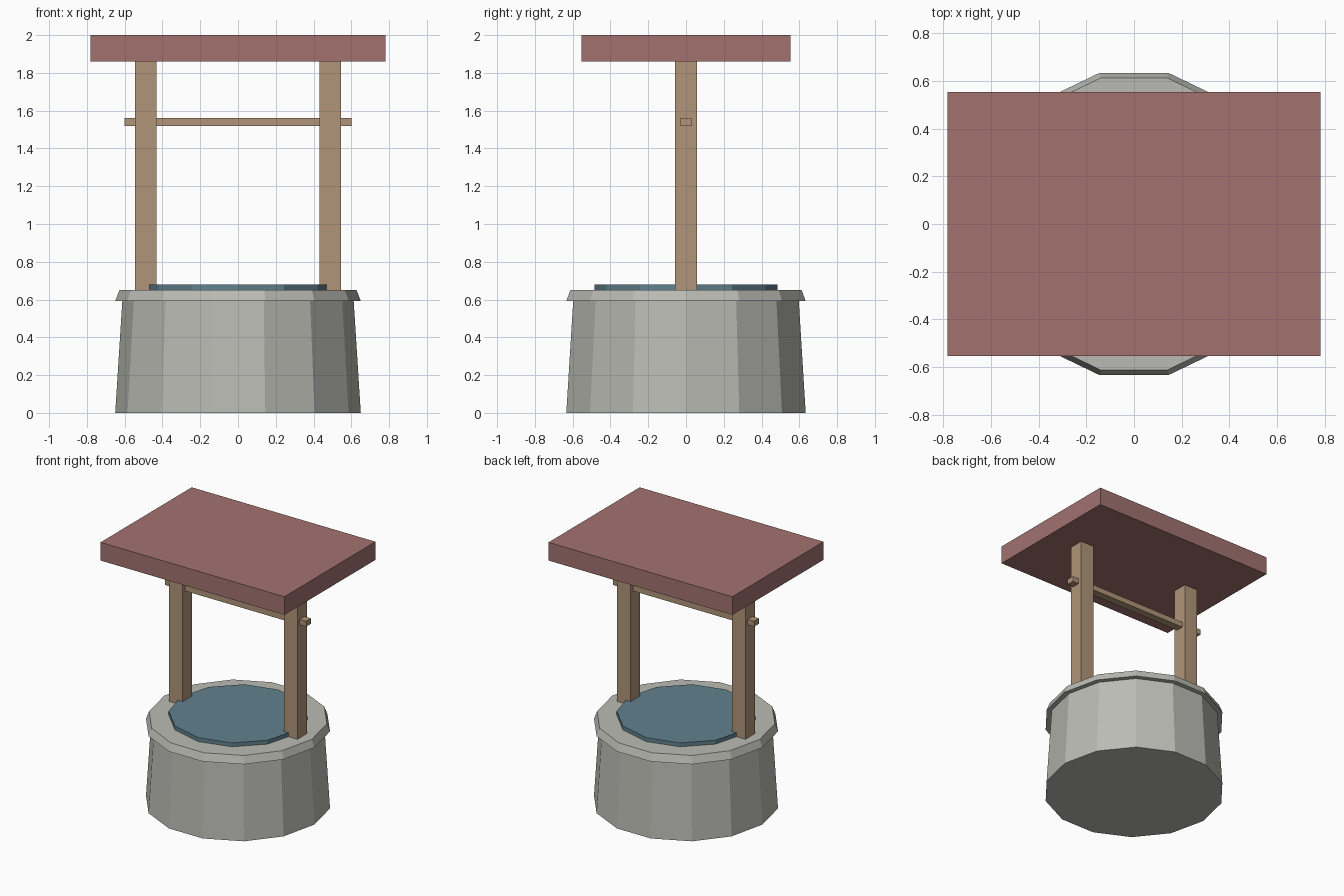
import bpy
from math import pi

if "Cube" in bpy.data.objects:
    bpy.data.objects.remove(bpy.data.objects["Cube"], do_unlink=True)


def material(name, rgb):
    mat = bpy.data.materials.new(name)
    mat.use_nodes = True
    color = (*rgb, 1)
    mat.diffuse_color = color
    mat.node_tree.nodes["Principled BSDF"].inputs["Base Color"].default_value = color
    return mat


stone = material("stone grey", (0.50, 0.50, 0.46))
wood = material("wood brown", (0.44, 0.30, 0.19))
tile = material("roof red", (0.36, 0.17, 0.16))
blue = material("water blue", (0.12, 0.22, 0.27))


def finish(name, mat):
    obj = bpy.context.object
    obj.name = name
    obj.data.materials.append(mat)
    return obj


def ring(name, sides, r_low, r_high, z_low, z_high, mat):
    # Tapered prism with one corner on the x axis
    bpy.ops.mesh.primitive_cone_add(
        vertices=sides, radius1=r_low, radius2=r_high, depth=z_high - z_low,
        location=(0, 0, (z_low + z_high) / 2), rotation=(0, 0, pi / 2))
    return finish(name, mat)


def box(name, x, z_low, width, depth, height, mat):
    bpy.ops.mesh.primitive_cube_add(size=1, location=(x, 0, z_low + height / 2))
    obj = finish(name, mat)
    obj.scale = (width, depth, height)
    return obj


# Stone base with its overhanging rim and the water disc
ring("well_wall", 14, 0.65, 0.612, 0, 0.60, stone)
ring("well_rim", 14, 0.65, 0.628, 0.592, 0.65, stone)
ring("water", 12, 0.485, 0.485, 0.64, 0.68, blue)

# Posts, axle and roof slab
for side, x in (("left", 0.488), ("right", -0.488)):
    box(side + "_post", x, 0.64, 0.115, 0.115, 1.23, wood)
box("axle", 0, 1.52, 1.2, 0.06, 0.042, wood)
box("roof", 0, 1.86, 1.564, 1.108, 0.14, tile)
